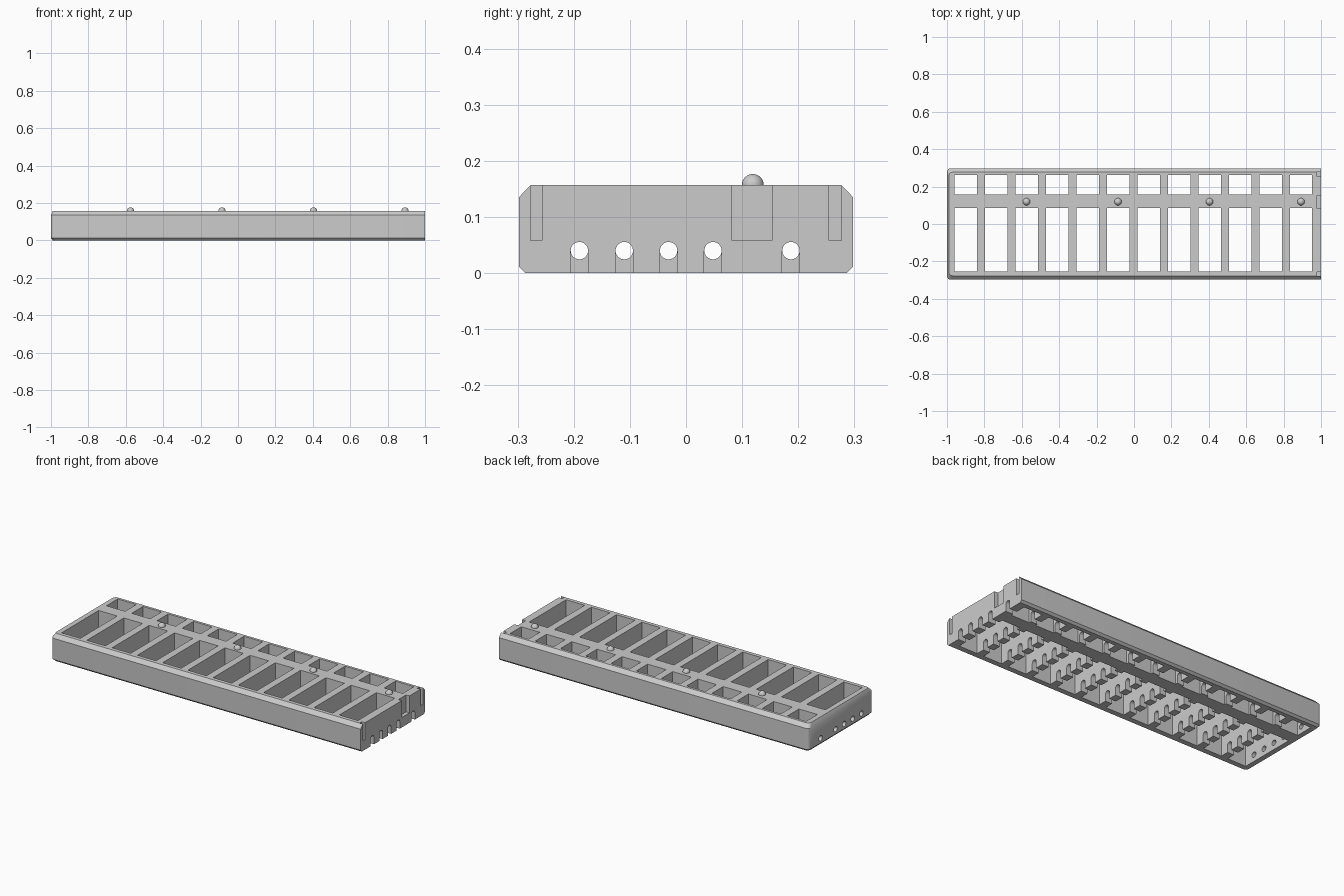
import bpy, bmesh, math
from mathutils import Matrix, Vector

cube = bpy.data.objects.get("Cube")
if cube:
    bpy.data.objects.remove(cube, do_unlink=True)

grey = bpy.data.materials.new("plain grey")
grey.use_nodes = True
tone = (0.6, 0.6, 0.6, 1)
grey.diffuse_color = tone
grey.node_tree.nodes["Principled BSDF"].inputs["Base Color"].default_value = tone

HALF_W, TOP = 0.298, 0.157


def make_object(name, bm):
    bmesh.ops.recalc_face_normals(bm, faces=bm.faces)
    mesh = bpy.data.meshes.new(name)
    bm.to_mesh(mesh)
    bm.free()
    mesh.materials.append(grey)
    obj = bpy.data.objects.new(name, mesh)
    bpy.context.collection.objects.link(obj)
    return obj


def add_box(bm, x0, x1, y0, y1, z0, z1):
    size = Matrix.Diagonal((x1 - x0, y1 - y0, z1 - z0, 1))
    mid = Matrix.Translation(((x0 + x1) / 2, (y0 + y1) / 2, (z0 + z1) / 2))
    bmesh.ops.create_cube(bm, size=1, matrix=mid @ size)


def add_prism(bm, profile, x0, x1):
    """Extrude a (y, z) profile along x."""
    face = bm.faces.new([bm.verts.new((x0, y, z)) for y, z in profile])
    new = bmesh.ops.extrude_face_region(bm, geom=[face])["geom"]
    verts = [v for v in new if isinstance(v, bmesh.types.BMVert)]
    bmesh.ops.translate(bm, verts=verts, vec=Vector((x1 - x0, 0, 0)))


def cut(target, bm):
    cutter = make_object("cutter", bm)
    cutter.hide_render = True
    mod = target.modifiers.new("cut", "BOOLEAN")
    mod.operation, mod.solver, mod.object = "DIFFERENCE", "EXACT", cutter
    bpy.context.view_layer.objects.active = target
    bpy.ops.object.modifier_apply(modifier=mod.name)
    bpy.data.objects.remove(cutter, do_unlink=True)


# Body: stacked outlines, chamfered along the sides and rounded at the left end
bm = bmesh.new()
rings = []
for z, inset_x, inset_y in ((0, 0.01, 0.012), (0.012, 0, 0), (0.135, 0, 0), (TOP, 0.01, 0.021)):
    w, end, r = HALF_W - inset_y, -1 + inset_x, 0.02
    corner = [(end + r - r * math.sin(a), w - r + r * math.cos(a))
              for a in (math.pi / 2 * i / 4 for i in range(5))]
    outline = [(1, w)] + corner + [(x, -y) for x, y in reversed(corner)] + [(1, -w)]
    rings.append([bm.verts.new((x, y, z)) for x, y in outline])
bm.faces.new(rings[0])
bm.faces.new(rings[-1])
for low, high in zip(rings, rings[1:]):
    for i in range(len(low)):
        j = (i + 1) % len(low)
        bm.faces.new((low[i], low[j], high[j], high[i]))
body = make_object("tray_body", bm)

# Twelve pairs of open cells
bm = bmesh.new()
for i in range(12):
    x = -0.9 + 0.163 * i
    for y0, y1 in ((-0.255, 0.086), (0.158, 0.262)):
        add_box(bm, x - 0.06, x + 0.06, y0, y1, -0.1, 0.3)
cut(body, bm)

# Wire channels open to the bottom, closed round holes in the left wall
wires, hole_z, hole_r = (-0.19, -0.11, -0.031, 0.048, 0.187), 0.04, 0.0155
channels, holes = bmesh.new(), bmesh.new()
for wy in wires:
    ring = [(wy + hole_r * math.cos(a), hole_z + hole_r * math.sin(a))
            for a in (math.tau * i / 32 for i in range(32))]
    arch = ring[:17] + [(wy - hole_r, -0.05), (wy + hole_r, -0.05)]
    add_prism(channels, arch, -0.9, 1.1)
    add_prism(holes, ring, -1.1, -0.88)
cut(body, channels)
cut(body, holes)

# Connector grooves in the right end
bm = bmesh.new()
for y0, y1 in ((-0.277, -0.257), (0.082, 0.153), (0.255, 0.277)):
    add_box(bm, 0.978, 1.1, y0, y1, 0.058, 0.3)
cut(body, bm)

# Domed locating pins on the long rib
for i in range(4):
    bm = bmesh.new()
    bmesh.ops.create_uvsphere(bm, u_segments=32, v_segments=16, radius=0.0195,
                              matrix=Matrix.Translation((-0.575 + 0.4893 * i, 0.119, TOP)))
    low = [v for v in bm.verts if v.co.z < TOP - 0.005]
    bmesh.ops.delete(bm, geom=low, context="VERTS")
    make_object(f"locating_pin_{i + 1}", bm)

# Smooth the curves, keep the edges sharp
bpy.ops.object.select_all(action="DESELECT")
for obj in bpy.context.collection.objects:
    if obj.type == "MESH" and obj.name.startswith(("tray", "locating")):
        obj.select_set(True)
bpy.context.view_layer.objects.active = body
bpy.ops.object.shade_smooth_by_angle(angle=math.radians(30))
